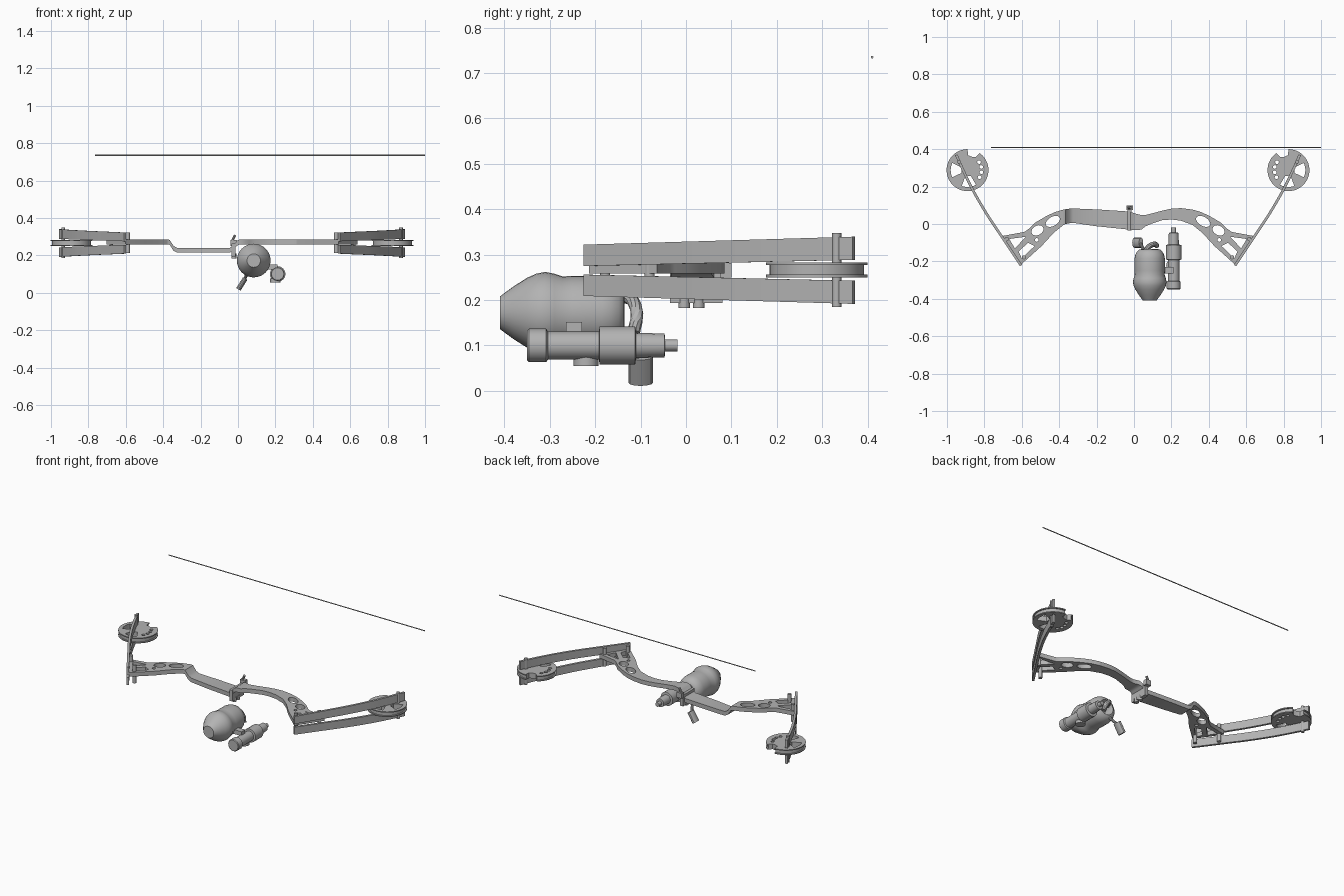
import bpy, bmesh, math
from mathutils import Vector, Matrix

if "Cube" in bpy.data.objects:
    bpy.data.objects.remove(bpy.data.objects["Cube"])

grey = bpy.data.materials.new("mid_grey")
grey.diffuse_color = (0.45, 0.45, 0.45, 1)
grey.use_nodes = True
grey.node_tree.nodes["Principled BSDF"].inputs["Base Color"].default_value = grey.diffuse_color
CX = -0.032  # mirror plane of the two bow halves


def finish(name, mesh, smooth=True):
    mesh.materials.clear()
    mesh.materials.append(grey)
    ob = bpy.data.objects.new(name, mesh)
    bpy.context.collection.objects.link(ob)
    if smooth:
        bpy.ops.object.select_all(action='DESELECT')
        ob.select_set(True)
        bpy.context.view_layer.objects.active = ob
        bpy.ops.object.shade_smooth_by_angle(angle=math.radians(35))
    return ob


def loft(name, rings, smooth=True):
    """Skin a list of equal-length rings and cap both ends."""
    bm = bmesh.new()
    vs = [[bm.verts.new(p) for p in r] for r in rings]
    n = len(vs[0])
    for a, b in zip(vs, vs[1:]):
        for i in range(n):
            bm.faces.new((a[i], a[(i + 1) % n], b[(i + 1) % n], b[i]))
    bm.faces.new(vs[0])
    bm.faces.new(vs[-1])
    bmesh.ops.recalc_face_normals(bm, faces=bm.faces)
    mesh = bpy.data.meshes.new(name)
    bm.to_mesh(mesh)
    bm.free()
    return finish(name, mesh, smooth)


def lathe_y(name, x, z, profile, segs):
    """Turn a (y, radius) profile about an axis along y."""
    ang = [math.tau * i / segs for i in range(segs)]
    return loft(name, [[(x + r * math.cos(a), y, z + r * math.sin(a)) for a in ang]
                       for y, r in profile])


def rod(name, a, b, r, segs=16, flat=1.0):
    """Cylinder from a to b, optionally flattened."""
    a, b = Vector(a), Vector(b)
    q = (b - a).to_track_quat('Z', 'Y')
    ring = [Vector((r * math.cos(math.tau * i / segs), flat * r * math.sin(math.tau * i / segs), 0))
            for i in range(segs)]
    return loft(name, [[a + q @ v for v in ring], [b + q @ v for v in ring]])


def box(name, lo, hi):
    (x0, y0, z0), (x1, y1, z1) = lo, hi
    return loft(name, [[(x0, y0, z), (x1, y0, z), (x1, y1, z), (x0, y1, z)] for z in (z0, z1)], False)


def plate(name, loops, z0, z1, s):
    """Flat plate with holes; loops are in half-bow coordinates, s picks the side."""
    cu = bpy.data.curves.new(name, 'CURVE')
    cu.dimensions = '2D'
    cu.fill_mode = 'BOTH'
    cu.extrude = (z1 - z0) / 2
    for loop in loops:
        sp = cu.splines.new('POLY')
        sp.points.add(len(loop) - 1)
        for p, (u, y) in zip(sp.points, loop):
            p.co = (CX + s * u, y, 0, 1)
        sp.use_cyclic_u = True
    tmp = bpy.data.objects.new(name + "_outline", cu)
    bpy.context.collection.objects.link(tmp)
    bpy.context.view_layer.update()
    mesh = bpy.data.meshes.new_from_object(tmp.evaluated_get(bpy.context.evaluated_depsgraph_get()))
    bpy.data.objects.remove(tmp)
    mesh.transform(Matrix.Translation((0, 0, (z0 + z1) / 2)))
    return finish(name, mesh)


def ellipse(u, y, a, b, tilt=0, n=20):
    t = math.radians(tilt)
    return [(u + a * math.cos(k) * math.cos(t) - b * math.sin(k) * math.sin(t),
             y + a * math.cos(k) * math.sin(t) + b * math.sin(k) * math.cos(t))
            for k in (math.tau * i / n for i in range(n))]


def polar(u, y, r, deg):
    return (u + r * math.cos(math.radians(deg)), y + r * math.sin(math.radians(deg)))


def smooth_path(pts, steps=5):
    """Catmull-Rom path through the points."""
    pts = [Vector(p) for p in pts]
    ext = [2 * pts[0] - pts[1]] + pts + [2 * pts[-1] - pts[-2]]
    out = []
    for p0, p1, p2, p3 in zip(ext, ext[1:], ext[2:], ext[3:]):
        for i in range(steps):
            t = i / steps
            out.append(0.5 * (2 * p1 + (p2 - p0) * t + (2 * p0 - 5 * p1 + 4 * p2 - p3) * t * t
                              + (3 * p1 - p0 - 3 * p2 + p3) * t ** 3))
    return out + [pts[-1]]


# Grip: middle of the riser, stepped down in z (x, back y, front y, z)
stations = [(-.377, .077, -.005, .272), (-.365, .079, 0, .269), (-.345, .082, .004, .238),
            (-.325, .083, .006, .227), (-.2, .078, -.012, .227), (-.045, .068, -.028, .227),
            (-.03, .066, -.03, .235), (-.005, .06, -.033, .265), (.01, .055, -.033, .272),
            (.04, .047, -.03, .272), (.06, .048, -.013, .272), (.09, .055, 0, .272),
            (.15, .071, .02, .272), (.2, .082, .024, .272), (.25, .085, .018, .272),
            (.313, .077, -.005, .272)]
loft("riser_grip", [[(x, f, z - .013), (x, b, z - .013), (x, b, z + .013), (x, f, z + .013)]
                    for x, b, f, z in stations])

# Shapes shared by both bow halves
riser_outline = [(.345, .077), (.39, .064), (.436, .043), (.5, .005), (.53, -.025), (.553, -.042),
                 (.671, -.064), (.569, -.214), (.462, -.118), (.398, -.048)]
riser_outline += [(.345, -.005)]
riser_holes = [ellipse(.402, .014, .042, .024, -30), ellipse(.484, -.034, .034, .025, -30),
               ellipse(.488, -.085, .01, .01, 0, 12),
               [(.545, -.068), (.635, -.08), (.605, -.13)],
               [(.5, -.118), (.535, -.1), (.585, -.148), (.568, -.184)]]
limb_path = smooth_path([(.572, -.222), (.676, -.066), (.755, .053), (.824, .171),
                         (.872, .267), (.904, .337), (.918, .37)])
U, Y = .858, .288  # wheel centre


def wheel_outline(r):
    pts = [polar(U, Y, r, a) for a in range(125, 451, 5)]
    return pts + [polar(U, Y, .08, 92), polar(U, Y, .075, 108), polar(U, Y, .082, 122)]


def fan(a0, a1):
    arc = [polar(U, Y, .09, a) for a in range(a0, a1 + 1, 5)]
    return arc + [polar(U, Y, .035, a1), polar(U, Y, .035, a0)]


wheel_holes = [fan(-25, 25), fan(-120, -70)]
wheel_holes += [ellipse(*polar(U, Y, .075, a), .01, .01, 0, 12) for a in (145, 167, 189, 211)]

for side, s in (("left", -1), ("right", 1)):
    plate(side + "_riser_truss", [riser_outline] + riser_holes, .259, .285, s)
    # Upper and lower limb blades, spreading slightly towards the tips
    for level, d in (("upper", 1), ("lower", -1)):
        rings = []
        for i, p in enumerate(limb_path):
            t = limb_path[min(i + 1, len(limb_path) - 1)] - limb_path[max(i - 1, 0)]
            nrm = Vector((t.y, -t.x)).normalized() * .007
            k = (p.y + .222) / .592
            zc, h = .2655 + d * (.033 + .0155 * k), .0235 + .002 * k
            rings.append([(CX + s * q.x, q.y, z) for q, z in
                          ((p - nrm, zc - h), (p + nrm, zc - h), (p + nrm, zc + h), (p - nrm, zc + h))])
        loft(f"{side}_{level}_limb", rings)
    # Pins holding the limbs to the riser, and the wheel axle
    for n, (u, y) in enumerate(((.557, -.178), (.648, -.08))):
        rod(f"{side}_limb_pin_{n + 1}", (CX + s * u, y, .212), (CX + s * u, y, .322), .011)
    rod(side + "_axle", (CX + s * .903, .332, .185), (CX + s * .903, .332, .348), .01)
    # Wheel: two flanges around a narrower core
    plate(side + "_wheel_lower_flange", [wheel_outline(.112)] + wheel_holes, .25, .256, s)
    plate(side + "_wheel_core", [wheel_outline(.104)] + wheel_holes, .256, .277, s)
    plate(side + "_wheel_upper_flange", [wheel_outline(.112)] + wheel_holes, .277, .283, s)

# Bowstring
rod("bowstring", (-.765, .41, .735), (1, .41, .735), .003, 8)

# Arrow rest clamped on the grip
box("rest_bracket", (-.035, -.035, .193), (-.013, .08, .262))
box("rest_block", (-.04, .075, .25), (-.005, .1, .282))
rod("rest_prong", (-.03, .088, .28), (-.016, .088, .308), .007, 10)
for n, y in enumerate((-.004, .028)):
    rod(f"rest_bolt_{n + 1}", (-.022, y, .182), (-.022, y, .21), .013)

# Canister with a hollow rear mouth
lathe_y("canister", .084, .172,
        [(-.41, .036), (-.38, .058), (-.35, .077), (-.33, .086), (-.31, .09), (-.29, .086), (-.272, .08),
         (-.25, .081), (-.185, .081), (-.165, .077), (-.148, .068), (-.137, .056), (-.135, .046),
         (-.145, .04), (-.19, .036)], 32)

# Curved handle behind the canister
path = smooth_path([(.055, -.16, .205), (.078, -.122, .203), (.108, -.108, .17), (.122, -.115, .13)], 4)
rings = []
for i, p in enumerate(path):
    q = (path[min(i + 1, len(path) - 1)] - path[max(i - 1, 0)]).to_track_quat('Z', 'Y')
    rings.append([p + q @ Vector((.014 * math.cos(a), .014 * math.sin(a), 0))
                  for a in (math.tau * j / 10 for j in range(10))])
loft("canister_handle", rings)

# Grip lever with its stem
rod("lever", (.002, -.1, .018), (.038, -.1, .075), .027, 12, .5)
rod("lever_stem", (.035, -.105, .07), (.055, -.145, .12), .008, 10)

# Side tube with stepped barrel
lathe_y("side_tube", .212, .1,
        [(-.35, .033), (-.346, .037), (-.308, .037), (-.304, .031), (-.192, .031), (-.19, .042),
         (-.112, .042), (-.11, .028), (-.047, .026), (-.046, .013), (-.019, .013)], 16)
box("tube_mount", (.135, -.264, .125), (.21, -.229, .152))
rod("tube_knob", (.2, -.22, .055), (.2, -.22, .075), .028, 14)
